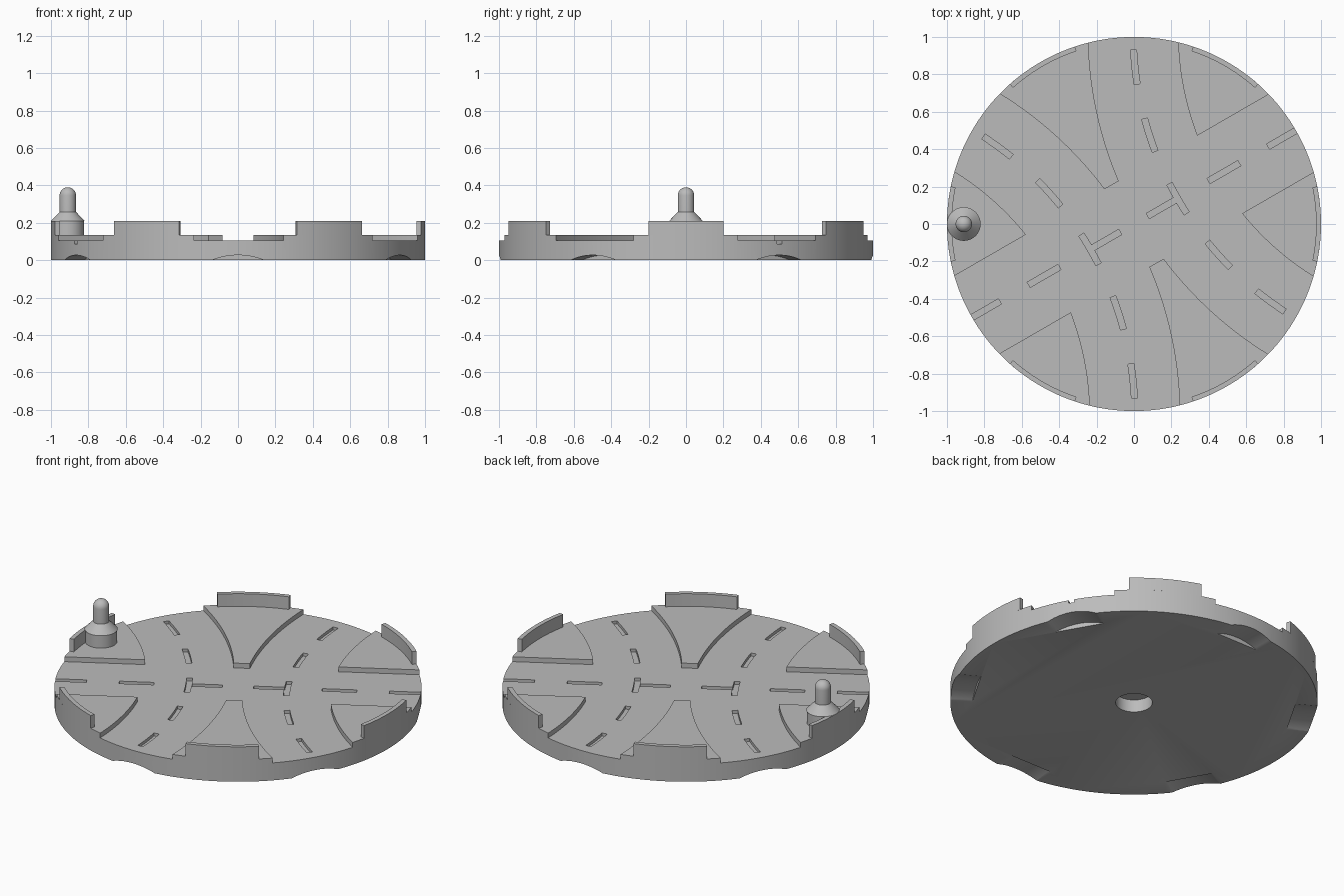
import bpy, bmesh
from math import sin, cos, pi, radians
from mathutils import Matrix, Vector

cube = bpy.data.objects.get("Cube")
if cube:
    bpy.data.objects.remove(cube, do_unlink=True)

GREY = 0.5
grey = bpy.data.materials.new("plain grey")
grey.use_nodes = True
grey.diffuse_color = (GREY, GREY, GREY, 1)
grey.node_tree.nodes["Principled BSDF"].inputs["Base Color"].default_value = (GREY, GREY, GREY, 1)

FLOOR, TOP, WALL = 0.105, 0.134, 0.21   # road, island and rim wall heights
AXIS = radians(30)                      # direction of the straight road
BEND, RADIUS, HALF = 2.05, 1.78, 0.24   # curved road centre distance, radius, half width
GROOVE, DEPTH = 0.016, 0.018            # marking half width and depth


def make(name, bm):
    bmesh.ops.recalc_face_normals(bm, faces=bm.faces)
    mesh = bpy.data.meshes.new(name)
    bm.to_mesh(mesh)
    bm.free()
    mesh.materials.append(grey)
    obj = bpy.data.objects.new(name, mesh)
    bpy.context.collection.objects.link(obj)
    return obj


def prism(name, outline, z0, z1):
    bm = bmesh.new()
    face = bm.faces.new([bm.verts.new((x, y, z0)) for x, y in outline])
    up = bmesh.ops.extrude_face_region(bm, geom=[face])["geom"]
    bmesh.ops.translate(bm, vec=(0, 0, z1 - z0),
                        verts=[v for v in up if isinstance(v, bmesh.types.BMVert)])
    return make(name, bm)


def sector(name, centre, r0, r1, mid, half, z0, z1, steps):
    """Part of a ring around a centre."""
    angles = [mid - half + 2 * half * i / steps for i in range(steps + 1)]
    pts = [(r1, a) for a in angles] + [(r0, a) for a in reversed(angles)]
    return prism(name, [(centre[0] + r * cos(a), centre[1] + r * sin(a)) for r, a in pts], z0, z1)


def bar(name, s0, s1, half, z0, z1):
    """Box along the straight road."""
    c, s = cos(AXIS), sin(AXIS)
    pts = [(s0, -half), (s1, -half), (s1, half), (s0, half)]
    return prism(name, [(u * c - v * s, u * s + v * c) for u, v in pts], z0, z1)


def cylinder(name, radius, depth, matrix, segments=128):
    bm = bmesh.new()
    bmesh.ops.create_cone(bm, cap_ends=True, segments=segments, radius1=radius,
                          radius2=radius, depth=depth, matrix=matrix)
    return make(name, bm)


def cut(target, cutter):
    mod = target.modifiers.new("cut", "BOOLEAN")
    mod.operation, mod.solver, mod.object = "DIFFERENCE", "EXACT", cutter
    bpy.context.view_layer.objects.active = target
    bpy.ops.object.modifier_apply(modifier=mod.name)
    bpy.data.objects.remove(cutter, do_unlink=True)


def smooth(obj):
    bpy.ops.object.select_all(action="DESELECT")
    obj.select_set(True)
    bpy.context.view_layer.objects.active = obj
    bpy.ops.object.shade_smooth_by_angle(angle=radians(30))


# Round tile with three sunken roads
tile = cylinder("tile", 1, TOP, Matrix.Translation((0, 0, TOP / 2)), 180)
cut(tile, bar("road_cutter", -1.2, 1.2, HALF, FLOOR, 0.3))
for side in (0, pi):
    centre = (BEND * cos(AXIS + side), BEND * sin(AXIS + side))
    cut(tile, sector("road_cutter", centre, RADIUS - HALF, RADIUS + HALF,
                     AXIS + side + pi, radians(36), FLOOR, 0.3, 72))

# Lane markings: dashes on the bends and on the straight
low = FLOOR - DEPTH
for side in (0, pi):
    centre = (BEND * cos(AXIS + side), BEND * sin(AXIS + side))
    for turn in (-24, -12, 0, 12, 24):
        cut(tile, sector("dash_cutter", centre, RADIUS - GROOVE, RADIUS + GROOVE,
                         AXIS + side + pi + radians(turn), radians(2.95), low, 0.3, 6))
for sign in (-1, 1):
    for near, far in ((0.085, 0.26), (0.46, 0.65), (0.828, 1.1)):
        s0, s1 = sorted((sign * near, sign * far))
        cut(tile, bar("dash_cutter", s0, s1, GROOVE, low, 0.3))

# Finger notches under the rim, one below each road end
for i in range(6):
    place = (Matrix.Rotation(AXIS + i * pi / 3, 4, "Z")
             @ Matrix.Translation((1.0, 0, 0.027 - 0.376)) @ Matrix.Rotation(pi / 2, 4, "Y"))
    cut(tile, cylinder("notch_cutter", 0.376, 0.26, place))

# Blind hole in the middle of the underside
cut(tile, cylinder("hole_cutter", 0.1, 0.15, Matrix.Identity(4), 48))
smooth(tile)

# Rim walls on the islands
for i in range(6):
    smooth(sector(f"rim_wall_{i + 1}", (0, 0), 0.974, 1, i * pi / 3, radians(11.6),
                  TOP, WALL, 12))

# Peg on the right-hand island, turned from a profile
profile = [(0, TOP), (0.087, TOP), (0.087, WALL), (0.09, WALL), (0.044, 0.258), (0.044, 0.346)]
profile += [(0.044 * cos(a * pi / 16), 0.346 + 0.044 * sin(a * pi / 16)) for a in range(1, 8)]
profile.append((0, 0.39))
bm = bmesh.new()
verts = [bm.verts.new((r, 0, z)) for r, z in profile]
edges = [bm.edges.new(pair) for pair in zip(verts, verts[1:])]
bmesh.ops.spin(bm, geom=verts + edges, cent=(0, 0, 0), axis=(0, 0, 1), angle=2 * pi, steps=48)
bmesh.ops.remove_doubles(bm, verts=bm.verts, dist=0.0005)
bmesh.ops.translate(bm, verts=bm.verts, vec=Vector((-0.91, 0, 0)))
smooth(make("peg", bm))
